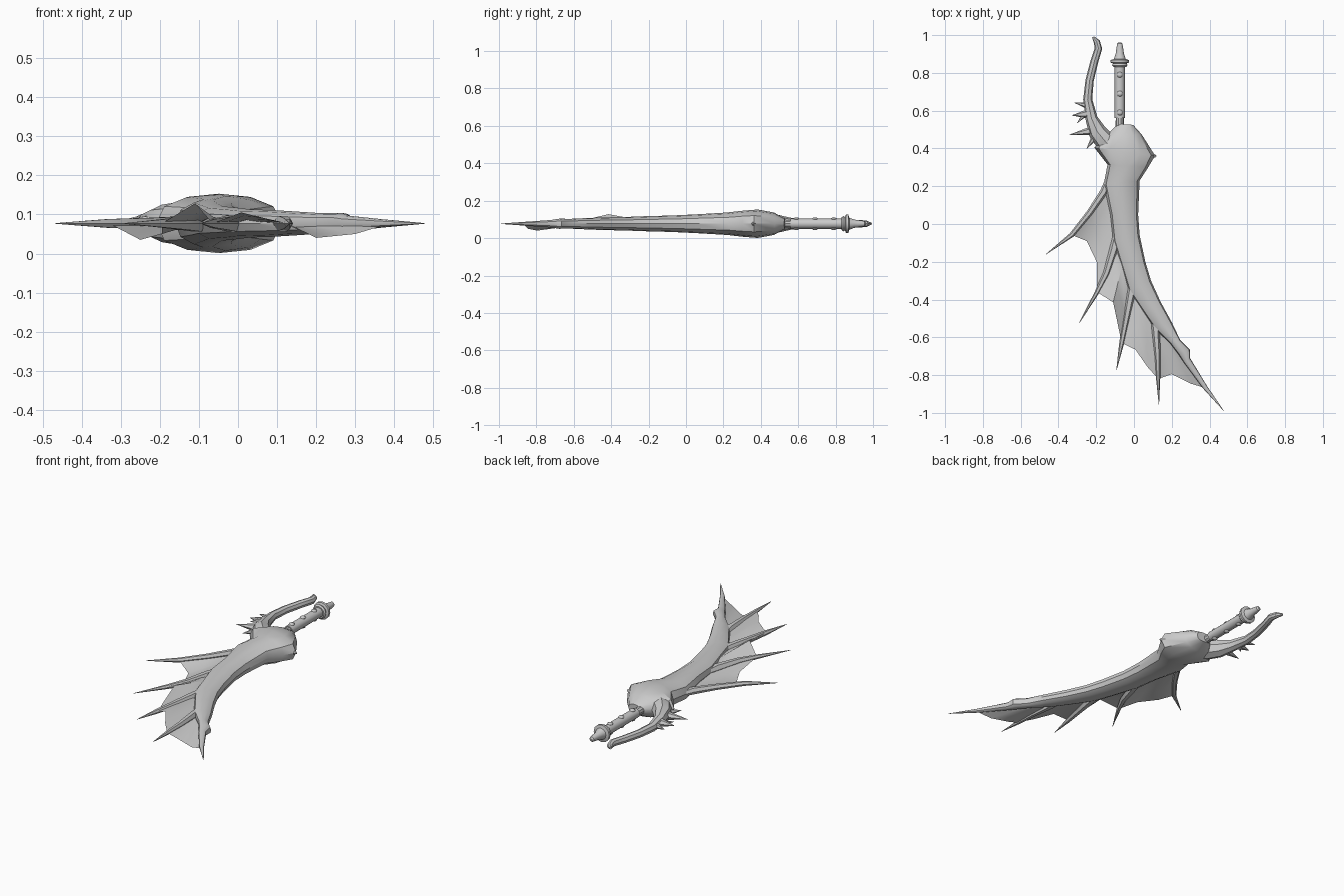
import bpy, bmesh, math
from mathutils import Vector

if "Cube" in bpy.data.objects:
    bpy.data.objects.remove(bpy.data.objects["Cube"])

ZC = 0.077  # mid height of the whole weapon lying flat
grey = bpy.data.materials.new("bone_grey")
grey.diffuse_color = (0.6, 0.6, 0.6, 1)
grey.use_nodes = True
grey.node_tree.nodes["Principled BSDF"].inputs["Base Color"].default_value = grey.diffuse_color


def finish(name, bm, angle=35):
    bmesh.ops.recalc_face_normals(bm, faces=bm.faces)
    me = bpy.data.meshes.new(name)
    bm.to_mesh(me)
    bm.free()
    ob = bpy.data.objects.new(name, me)
    bpy.context.collection.objects.link(ob)
    me.materials.append(grey)
    bpy.context.view_layer.objects.active = ob
    ob.select_set(True)
    bpy.ops.object.shade_smooth_by_angle(angle=math.radians(angle))
    ob.select_set(False)
    return ob


def loft(name, sections, sides=10, power=1.0, angle=35):
    """Skin through oval sections: (left xy, right xy, half thickness, centre z)."""
    bm = bmesh.new()
    rings = []
    for l, r, h, z in sections:
        l, r = Vector((*l, z)), Vector((*r, z))
        mid, half = (l + r) / 2, (r - l) / 2
        ring = []
        for i in range(sides):
            a = 2 * math.pi * i / sides
            c, s = math.cos(a), math.sin(a)
            s = math.copysign(abs(s) ** power, s)
            ring.append(bm.verts.new(mid + half * c + Vector((0, 0, h * s))))
        rings.append(ring)
    for a, b in zip(rings, rings[1:]):
        for i in range(sides):
            j = (i + 1) % sides
            bm.faces.new((a[i], a[j], b[j], b[i]))
    bm.faces.new(rings[0])
    bm.faces.new(rings[-1])
    return finish(name, bm, angle)


def tube(name, path, sides=8, angle=35):
    """Tapered tube along a flat path of (x, y, radius[, z])."""
    secs = []
    for i, p in enumerate(path):
        a, b = path[max(i - 1, 0)], path[min(i + 1, len(path) - 1)]
        d = Vector((b[0] - a[0], b[1] - a[1])).normalized()
        n = Vector((d.y, -d.x)) * p[2]
        c = Vector(p[:2])
        secs.append((c - n, c + n, p[2], p[3] if len(p) > 3 else ZC))
    return loft(name, secs, sides, 1, angle)


# Curved blade body, thick at the shoulder and thinning to the point
body = [
    ((-.085, .53), (-.005, .525), .028), ((-.15, .465), (.04, .475), .06),
    ((-.21, .405), (.112, .362), .076), ((-.14, .315), (.075, .30), .07),
    ((-.16, .21), (.03, .23), .06), ((-.125, .05), (.022, .05), .05),
    ((-.11, -.09), (.03, -.06), .044), ((-.06, -.25), (.06, -.20), .04),
    ((-.03, -.35), (.09, -.30), .036), ((.045, -.46), (.14, -.41), .034),
    ((.11, -.555), (.2, -.52), .03), ((.19, -.63), (.245, -.615), .026),
    ((.235, -.69), (.296, -.665), .027), ((.265, -.735), (.297, -.71), .02),
    ((.365, -.87), (.388, -.86), .01), ((.475, -.99), (.477, -.99), .001)]
loft("blade_body", [(l, r, h, ZC) for l, r, h in body], 12, .8)

# Grip, pommel rings and end knob on one axis
HX = -.075
tube("grip_neck", [(HX, .47, .018), (HX, .5, .024), (HX, .56, .021)], 10)
tube("grip", [(HX, .56, .027), (HX, .70, .027), (HX, .84, .027)], 12)
tube("pommel", [(HX, .832, .034), (HX, .84, .041), (HX, .85, .036),
                (HX, .855, .049), (HX, .868, .049), (HX, .873, .032),
                (HX, .90, .022), (HX, .93, .018), (HX, .955, .014),
                (HX, .962, .006)], 12)

# Studs on the upper and lower faces of the grip
for y in (.59, .69, .79):
    for side in (-1, 1):
        bm = bmesh.new()
        bmesh.ops.create_uvsphere(bm, u_segments=8, v_segments=6, radius=.016)
        bmesh.ops.scale(bm, vec=(1, 1, .6), verts=bm.verts)
        bmesh.ops.translate(bm, vec=(HX, y, ZC + side * .025), verts=bm.verts)
        finish("grip_stud", bm)

# Horn shaped hand guard with side thorns
tube("guard_horn", [(-.08, .37, .05), (-.15, .435, .055), (-.195, .49, .048),
                    (-.225, .56, .032), (-.245, .66, .024), (-.235, .76, .022),
                    (-.21, .86, .021), (-.188, .93, .02), (-.197, .965, .017),
                    (-.217, .99, .006)], 8)
for base, tip, r in (((-.235, .625), (-.315, .642), .02),
                     ((-.225, .585), (-.328, .575), .03),
                     ((-.235, .61), (-.30, .535), .022),
                     ((-.19, .50), (-.342, .472), .03),
                     ((-.2, .47), (-.25, .40), .022)):
    tube("guard_thorn", [(*base, r), (*tip, .001)], 6)

# Shoulder point on the outer edge
tube("shoulder_point", [(.06, .37, .035), (.118, .358, .004)], 6)

# Long wing spines swept back from the body
spines = [
    [(-.135, .24, .015), (-.16, .17, .02), (-.235, .06, .016), (-.33, -.058, .013), (-.466, -.16, .001)],
    [(-.085, -.02, .015), (-.105, -.13, .024), (-.145, -.26, .018), (-.195, -.36, .012), (-.29, -.525, .001)],
    [(0, -.25, .015), (-.015, -.37, .024), (-.04, -.5, .018), (-.065, -.63, .013), (-.093, -.775, .001)],
    [(.10, -.47, .015), (.115, -.56, .022), (.125, -.7, .016), (.128, -.82, .011), (.132, -.955, .001)]]
for s in spines:
    tube("wing_spine", s, 6)


# Webbing stretched between spines, each sheet sagging along its middle
def web(name, near, far, rim):
    """Rows run from the body to the ragged rim; columns go spine to spine."""
    bm = bmesh.new()
    rows = []
    for a, b, t in zip(near, far, (0, .35, .7, 1)):
        a, b = Vector((*a[:2], ZC)), Vector((*b[:2], ZC))
        row = [a]
        n = len(rim)
        for k, p in enumerate(rim):
            base = near[0][0] + (far[0][0] - near[0][0]) * (k + 1) / (n + 1)
            basey = near[0][1] + (far[0][1] - near[0][1]) * (k + 1) / (n + 1)
            row.append(Vector((base, basey, ZC)).lerp(Vector(p), t))
        rows.append([bm.verts.new(v) for v in row + [b]])
    for r, s in zip(rows, rows[1:]):
        for i in range(len(r) - 1):
            bm.faces.new((r[i], r[i + 1], s[i + 1], s[i]))
    finish(name, bm, 40)


edge = [(.2, -.62), (.27, -.72), (.33, -.80), (.39, -.872)]
web("web_upper", spines[0][:4], spines[1][:4], [(-.25, -.09, .035), (-.195, -.205, .05)])
web("web_middle", spines[1][:4], spines[2][:4], [(-.11, -.415, .128)])
web("web_lower", spines[2][:4], spines[3][:4], [(.008, -.665, .105), (.07, -.755, .09)])
web("web_tip", spines[3][:4], edge, [(.2, -.795, .04), (.3, -.845, .05)])
